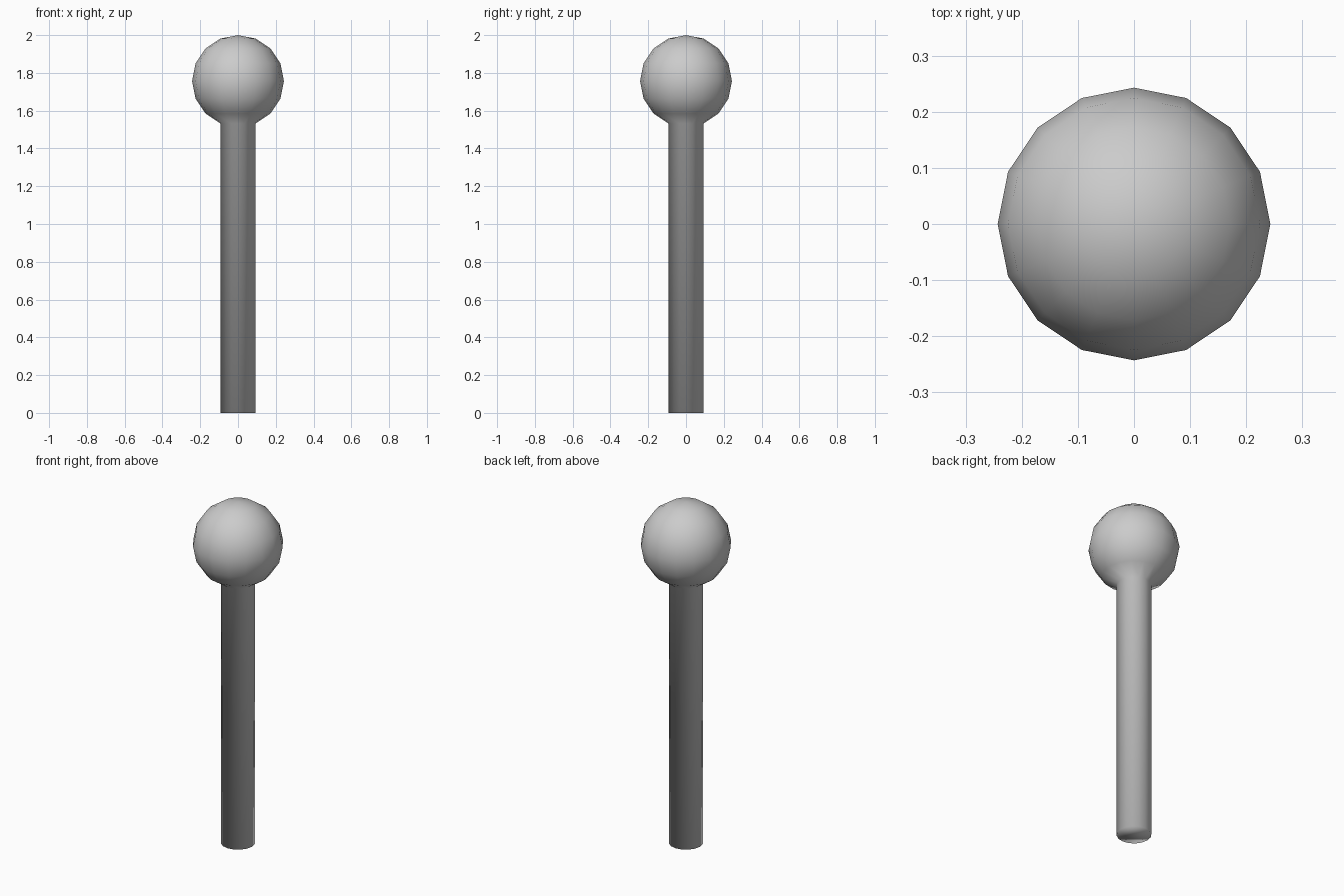
import bpy, bmesh
from mathutils import Matrix

if "Cube" in bpy.data.objects:
    bpy.data.objects.remove(bpy.data.objects["Cube"])

RADIUS = 0.243
CENTRE_Z = 2.0 - RADIUS

bm = bmesh.new()

# Ball head: low-poly sphere
bmesh.ops.create_uvsphere(bm, u_segments=16, v_segments=8, radius=RADIUS,
                          matrix=Matrix.Translation((0, 0, CENTRE_Z)))

# Shaft: merge the bottom cap into one face and pull it down to the ground
bm.verts.ensure_lookup_table()
pole = min(bm.verts, key=lambda v: v.co.z)
bmesh.ops.dissolve_verts(bm, verts=[pole])
cap = min(bm.faces, key=lambda f: f.calc_center_median().z)
result = bmesh.ops.extrude_discrete_faces(bm, faces=[cap])
for v in result["faces"][0].verts:
    v.co.z = 0.0

bmesh.ops.recalc_face_normals(bm, faces=bm.faces[:])
for f in bm.faces:
    f.smooth = True

mesh = bpy.data.meshes.new("ball_headed_pin")
bm.to_mesh(mesh)
bm.free()
pin = bpy.data.objects.new("ball_headed_pin", mesh)
bpy.context.collection.objects.link(pin)
